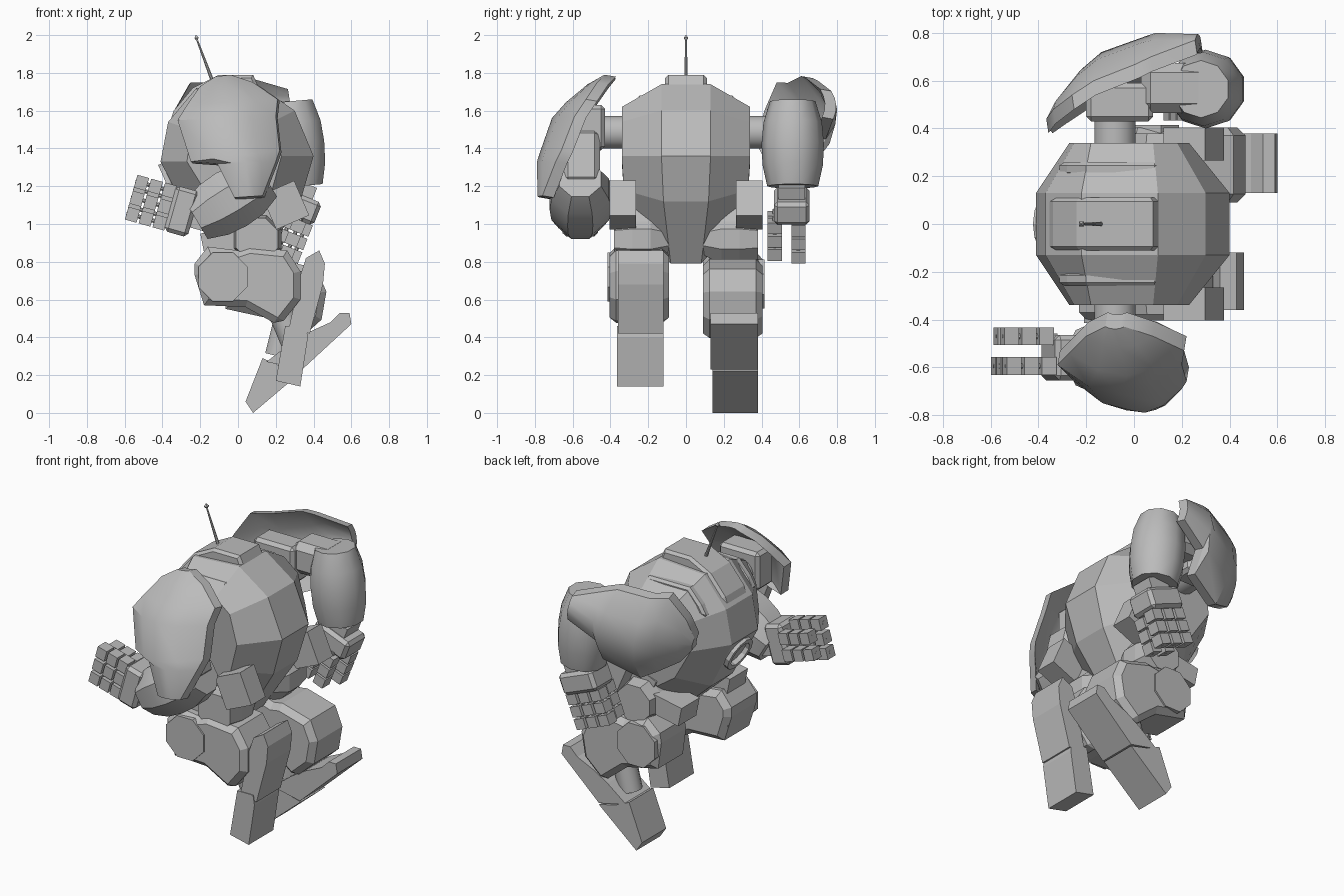
import bpy, bmesh, math
from mathutils import Vector

cube = bpy.data.objects.get("Cube")
if cube:
    bpy.data.objects.remove(cube, do_unlink=True)

grey = bpy.data.materials.new("plain grey")
grey.use_nodes = True
grey.diffuse_color = (0.5, 0.5, 0.5, 1)
grey.node_tree.nodes["Principled BSDF"].inputs["Base Color"].default_value = (0.5, 0.5, 0.5, 1)


def finish(name, bm, smooth=0, bevel=0):
    """Turn a bmesh into a named object, optionally chamfered or smoothed."""
    bmesh.ops.recalc_face_normals(bm, faces=bm.faces[:])
    mesh = bpy.data.meshes.new(name)
    bm.to_mesh(mesh)
    bm.free()
    mesh.materials.append(grey)
    ob = bpy.data.objects.new(name, mesh)
    bpy.context.collection.objects.link(ob)
    if bevel:
        mod = ob.modifiers.new("chamfer", 'BEVEL')
        mod.width, mod.segments = bevel, 1
        mod.limit_method, mod.angle_limit = 'ANGLE', math.radians(75)
    if smooth:
        bpy.ops.object.select_all(action='DESELECT')
        ob.select_set(True)
        bpy.context.view_layer.objects.active = ob
        bpy.ops.object.shade_smooth_by_angle(angle=math.radians(smooth))
    return ob


def loft(name, rings, **style):
    """Skin a row of closed rings and cap both ends."""
    bm = bmesh.new()
    vs = [[bm.verts.new(p) for p in ring] for ring in rings]
    n = len(vs[0])
    for a, b in zip(vs, vs[1:]):
        for i in range(n):
            j = (i + 1) % n
            bm.faces.new((a[i], a[j], b[j], b[i]))
    bm.faces.new(vs[0])
    bm.faces.new(vs[-1])
    return finish(name, bm, **style)


def prism(name, profile, y0, y1, **style):
    """Extrude an x-z profile along y."""
    return loft(name, [[(x, y, z) for x, z in profile] for y in (y0, y1)], **style)


def barrel(name, p0, p1, radii, sides=8, **style):
    """Round or faceted solid along a line, one radius per station."""
    p0, p1 = Vector(p0), Vector(p1)
    d = (p1 - p0).normalized()
    u = d.cross(Vector((0, 1, 0)))
    u = u.normalized() if u.length > 0.1 else Vector((1, 0, 0))
    w = d.cross(u)
    rings = []
    for k, r in enumerate(radii):
        c = p0.lerp(p1, k / (len(radii) - 1))
        turns = [2 * math.pi * (i + 0.5) / sides for i in range(sides)]
        rings.append([c + r * (math.cos(t) * u + math.sin(t) * w) for t in turns])
    return loft(name, rings, **style)


def box(name, centre, size, aim=(1, 0), **style):
    """Box whose length points along aim in the x-z plane."""
    u = Vector((aim[0], 0, aim[1])).normalized()
    w = Vector((-u.z, 0, u.x))
    c = Vector(centre)
    l, d, h = (s / 2 for s in size)
    rings = [[c + a * l * u + b * h * w + Vector((0, y, 0))
              for a, b in ((-1, -1), (1, -1), (1, 1), (-1, 1))] for y in (-d, d)]
    return loft(name, rings, **style)


# Torso: wide middle band tapering to smaller flat sides
band = [(0.10, 1.74), (0.30, 1.60), (0.40, 1.36), (0.33, 1.12), (0.12, 0.79),
        (0.0, 0.79), (-0.25, 1.02), (-0.41, 1.33), (-0.37, 1.54), (-0.22, 1.72)]
side = [(0.08, 1.62), (0.18, 1.54), (0.23, 1.36), (0.18, 1.18), (0.09, 1.02),
        (0.0, 1.02), (-0.14, 1.12), (-0.27, 1.33), (-0.25, 1.50), (-0.18, 1.62)]


def torso_ring(pts, y):
    # the band narrows towards the pelvis
    return [(x, y * min(1, 0.62 + max(0, z - 0.79) * 0.9), z) for x, z in pts]


loft("torso", [torso_ring(side, -0.34), torso_ring(band, -0.13),
               torso_ring(band, 0.13), torso_ring(side, 0.34)])
prism("back_ridge", [(0.08, 1.79), (0.12, 1.70), (-0.2, 1.68), (-0.36, 1.54), (-0.34, 1.60),
                     (-0.24, 1.72), (-0.10, 1.79)], -0.11, 0.11, bevel=0.02)
for s, tag in ((-1, "front"), (1, "back")):
    prism(tag + "_vent_rib", [(0.10, 1.68), (0.10, 1.62), (-0.32, 1.52), (-0.28, 1.59), (-0.2, 1.68)],
          s * 0.20, s * 0.26, bevel=0.015)

# Face ring on the low front of the torso
ring_axis = Vector((-0.9, 0, -0.4)).normalized()
eye = Vector((-0.36, 0, 1.22))
u, w = Vector((0, 1, 0)), ring_axis.cross(Vector((0, 1, 0)))
loops = []
for r, h in ((0.11, -0.03), (0.11, 0.02), (0.08, 0.02), (0.08, -0.02)):
    angles = [2 * math.pi * i / 12 for i in range(12)]
    loops.append([eye + ring_axis * h + r * (math.cos(t) * u + math.sin(t) * w) for t in angles])
loft("face_ring", loops)

# Antenna
barrel("antenna_rod", (-0.14, 0, 1.77), (-0.215, 0, 1.97), (0.01, 0.005))
barrel("antenna_tip", (-0.217, 0, 1.97), (-0.222, 0, 2.0), (0.003, 0.016, 0.003), sides=4)

# Shoulder axles and blocks
for s, tag in ((-1, "front"), (1, "back")):
    barrel(tag + "_shoulder_axle", (-0.08, s * 0.30, 1.485), (-0.08, s * 0.48, 1.485),
           (0.088, 0.088), sides=16, smooth=40)
    box(tag + "_shoulder_block", (-0.06, s * 0.51, 1.51), (0.28, 0.16, 0.24), bevel=0.02)

# Front arm: hanging upper arm and forearm reaching forward
box("front_upper_arm", (0.03, -0.555, 1.34), (0.30, 0.20, 0.20), (0.25, -1), bevel=0.03)
barrel("front_forearm", (0.15, -0.56, 1.24), (-0.22, -0.56, 1.02),
       (0.12, 0.165, 0.175, 0.165, 0.125), smooth=30)

# Back arm: elbow behind the body and forearm hanging down
box("back_upper_arm", (0.17, 0.57, 1.55), (0.28, 0.21, 0.20), bevel=0.04)
barrel("back_forearm", (0.28, 0.565, 1.65), (0.32, 0.565, 1.20),
       (0.12, 0.155, 0.165, 0.16, 0.135), sides=10, smooth=40)

# Shoulder plates: one notched, bowed plate; the back one is mirrored and swung up
strips = [((-0.12, -0.43, 1.78), (-0.04, -0.43, 1.79), 0.01),
          ((-0.20, -0.47, 1.73), (0.08, -0.47, 1.75), 0.05),
          ((-0.27, -0.54, 1.63), (0.21, -0.53, 1.66), 0.10),
          ((-0.32, -0.59, 1.55), (0.20, -0.59, 1.57), 0.12),
          ((-0.25, -0.66, 1.33), (0.22, -0.66, 1.39), 0.12),
          ((-0.11, -0.73, 1.32), (0.20, -0.69, 1.33), 0.08),
          ((-0.02, -0.77, 1.14), (0.13, -0.76, 1.15), 0.02)]


def shoulder_plate(name, side_sign, swing, shift):
    c, s = math.cos(swing), math.sin(swing)
    pivot = Vector((-0.08, 0, 1.485))

    def place(p):
        q = p - pivot
        return pivot + shift + Vector((c * q.x - s * q.z, -side_sign * q.y, s * q.x + c * q.z))

    # closed cross-section per strip: outer curve out, inner curve back
    rings = []
    for a, b, bulge in strips:
        outer = [Vector(a).lerp(Vector(b), t / 4) - Vector((0, bulge * (1 - (t / 2 - 1) ** 2), 0))
                 for t in range(5)]
        inner = [p + Vector((0.01, 0.06, -0.01)) for p in reversed(outer)]
        rings.append([place(p) for p in outer + inner])
    loft(name, rings, smooth=28)


shoulder_plate("front_shoulder_plate", -1, 0, Vector((0, 0, 0)))
shoulder_plate("back_shoulder_plate", 1, math.radians(95), Vector((0.02, 0.01, -0.02)))


def hand(tag, s, wrist, aim):
    """Palm, three outer fingers and two inner ones, each with jointed segments."""
    a = Vector((aim[0], 0, aim[1])).normalized()
    w = Vector((-a.z, 0, a.x))
    base = Vector((wrist[0], s * 0.56, wrist[1]))
    box(tag + "_wrist", base, (0.10, 0.14, 0.14), aim)
    box(tag + "_palm", base + a * 0.08, (0.13, 0.19, 0.25), aim, bevel=0.02)
    for y, offsets in ((0.595, (-0.088, 0, 0.088)), (0.47, (-0.05, 0.05))):
        for f, off in enumerate(offsets):
            root = Vector((wrist[0], s * y, wrist[1])) + w * off
            barrel(f"{tag}_knuckle_{y}_{f}", root + a * 0.12, root + a * 0.36, (0.012, 0.012))
            for k in range(3):
                box(f"{tag}_finger_{y}_{f}_{k}", root + a * (0.175 + 0.076 * k),
                    (0.064, 0.075, 0.07), aim)


hand("front_hand", -1, (-0.22, 1.045), (-0.96, 0.27))
hand("back_hand", 1, (0.335, 1.17), (-0.37, -0.93))

# Hips and hanging skirt boxes
for s, tag in ((-1, "front"), (1, "back")):
    box(tag + "_skirt_box", (0.25, s * 0.335, 1.10), (0.19, 0.14, 0.20), (0.92, 0.4))
    barrel(tag + "_hip_joint", (0.10, s * 0.09, 0.92), (0.10, s * 0.38, 0.92),
           (0.09, 0.14, 0.14, 0.12))
    box(tag + "_hip_link", (0.10, s * 0.24, 1.02), (0.16, 0.12, 0.14), (0.92, 0.4))
    box(tag + "_hip_guard", (-0.09, s * 0.24, 0.91), (0.20, 0.18, 0.12), (1, 0.2))


def turned(pts, pivot, angle, dx, dz):
    """Rotate x-z points about a pivot, then shift them."""
    c, s = math.cos(angle), math.sin(angle)
    return [(pivot[0] + c * (x - pivot[0]) - s * (z - pivot[1]) + dx,
             pivot[1] + s * (x - pivot[0]) + c * (z - pivot[1]) + dz) for x, z in pts]


# Thighs: chamfered blocks with an octagonal knee cap
thigh = [(-0.23, 0.79), (-0.16, 0.88), (0.0, 0.86), (0.06, 0.88), (0.26, 0.86), (0.33, 0.75),
         (0.33, 0.60), (0.22, 0.46), (0.04, 0.56), (-0.18, 0.57), (-0.23, 0.73)]
for s, tag, angle, dx, dz in ((-1, "front", 0, 0, 0), (1, "back", -0.17, 0.13, -0.06)):
    pts = turned(thigh + [(-0.08, 0.72)], (0.05, 0.68), angle, dx, dz)
    knee = pts.pop()
    prism(tag + "_thigh", pts, s * 0.09, s * 0.405, bevel=0.035)
    barrel(tag + "_knee_cap", (knee[0], s * 0.12, knee[1]), (knee[0], s * 0.415, knee[1]),
           (0.14, 0.14))

# Front shin and foot, upright
prism("front_shin", [(0.27, 0.45), (0.33, 0.73), (0.36, 0.82), (0.43, 0.86), (0.46, 0.79),
                     (0.45, 0.68), (0.38, 0.42)], -0.36, -0.12)
prism("front_foot", [(0.20, 0.17), (0.33, 0.14), (0.37, 0.40), (0.36, 0.46), (0.25, 0.46)], -0.365, -0.12)
barrel("front_ankle", (0.20, -0.24, 0.60), (0.30, -0.24, 0.36), (0.07, 0.07), sides=12, smooth=40)

# Back shin and foot, swept backwards
prism("back_shin", [(0.15, 0.27), (0.34, 0.23), (0.60, 0.47), (0.59, 0.53), (0.54, 0.53),
                    (0.49, 0.48), (0.38, 0.43), (0.28, 0.37)], 0.13, 0.38)
prism("back_foot", [(0.04, 0.06), (0.08, 0.0), (0.34, 0.22), (0.22, 0.25), (0.13, 0.29)], 0.14, 0.38)
barrel("back_ankle", (0.26, 0.25, 0.50), (0.21, 0.25, 0.30), (0.07, 0.07), sides=12, smooth=40)
